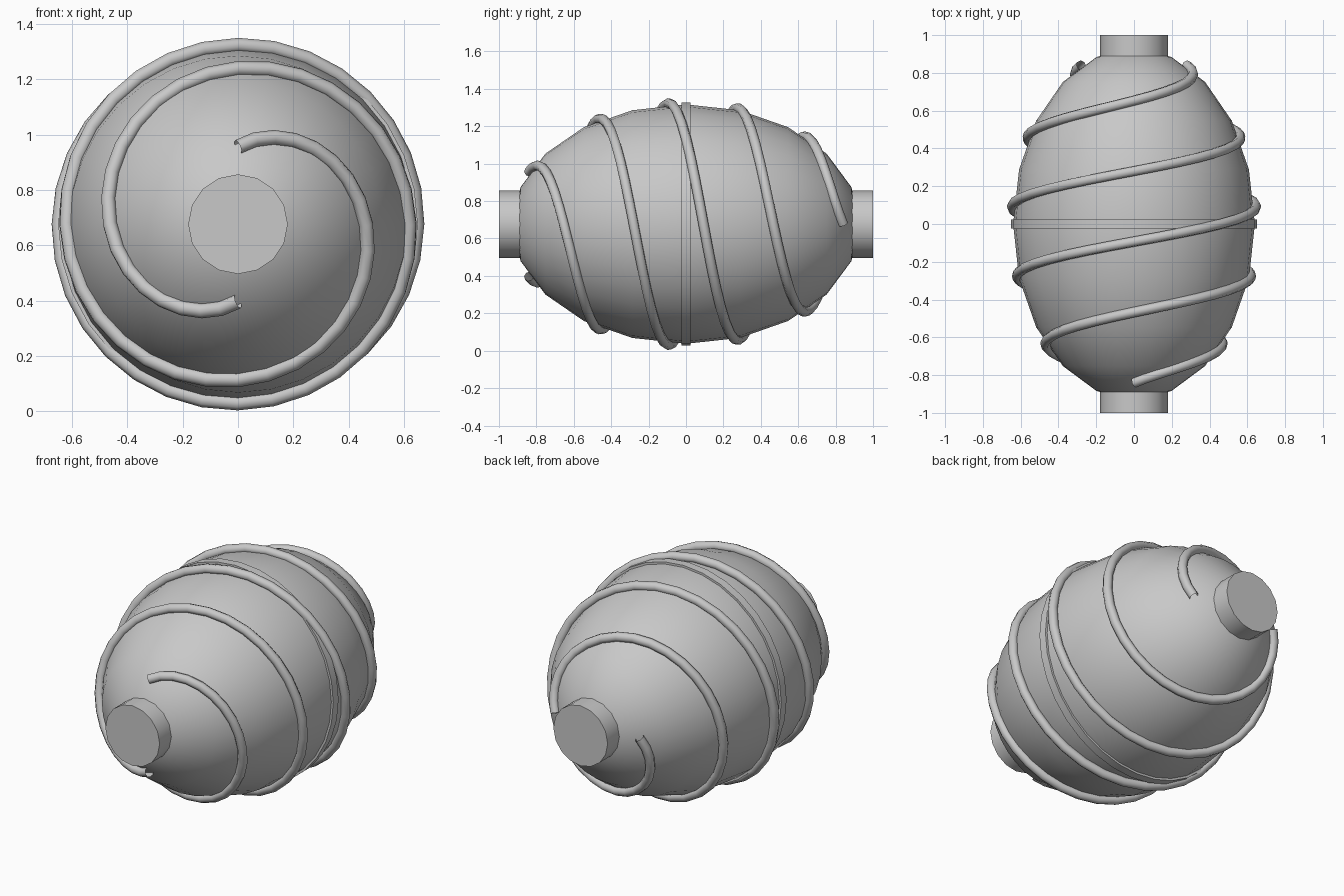
import bpy, math

if "Cube" in bpy.data.objects:
    bpy.data.objects.remove(bpy.data.objects["Cube"])

CZ = 0.677          # height of the long axis
HALF = 0.93         # half length of the ellipsoid body

grey = bpy.data.materials.new("light grey")
grey.diffuse_color = (0.58, 0.58, 0.58, 1)
grey.use_nodes = True
grey.node_tree.nodes["Principled BSDF"].inputs["Base Color"].default_value = grey.diffuse_color


def finish(obj, name, angle=40):
    obj.name = name
    obj.data.materials.append(grey)
    bpy.ops.object.select_all(action='DESELECT')
    obj.select_set(True)
    bpy.context.view_layer.objects.active = obj
    bpy.ops.object.transform_apply(location=False, rotation=True, scale=True)
    bpy.ops.object.shade_smooth_by_angle(angle=math.radians(angle))


def cylinder(name, radius, y0, y1, sides):
    bpy.ops.mesh.primitive_cylinder_add(
        vertices=sides, radius=radius, depth=y1 - y0,
        location=(0, (y0 + y1) / 2, CZ), rotation=(math.pi / 2, 0, 0))
    finish(bpy.context.object, name)


# ellipsoid body lying along y
bpy.ops.mesh.primitive_uv_sphere_add(segments=32, ring_count=10, radius=1,
                                     location=(0, 0, CZ), rotation=(math.pi / 2, 0, 0))
body = bpy.context.object
body.scale = (0.64, 0.64, HALF)
finish(body, "body", 60)

# thin band round the middle and a neck at each end
cylinder("middle_band", 0.65, -0.025, 0.025, 32)
cylinder("front_neck", 0.18, -1.0, -0.8, 16)
cylinder("back_neck", 0.18, 0.8, 1.0, 16)


# open-ended tube winding round the body for two and a quarter turns
def spiral(name, phase):
    curve = bpy.data.curves.new(name, 'CURVE')
    curve.dimensions = '3D'
    curve.bevel_depth = 0.027
    curve.bevel_resolution = 2
    curve.use_fill_caps = False
    n = 72
    line = curve.splines.new('POLY')
    line.points.add(n)
    for i, p in enumerate(line.points):
        t = i / n
        y = -0.84 + 1.68 * t
        r = 0.65 * math.sqrt(1 - (y / HALF) ** 2)
        a = phase + t * 2.25 * 2 * math.pi
        p.co = (r * math.sin(a), y, CZ + r * math.cos(a), 1)
    obj = bpy.data.objects.new(name, curve)
    bpy.context.collection.objects.link(obj)
    bpy.ops.object.select_all(action='DESELECT')
    obj.select_set(True)
    bpy.context.view_layer.objects.active = obj
    bpy.ops.object.convert(target='MESH')
    finish(bpy.context.object, name, 60)


spiral("spiral_tube_a", 0)
spiral("spiral_tube_b", math.pi)
